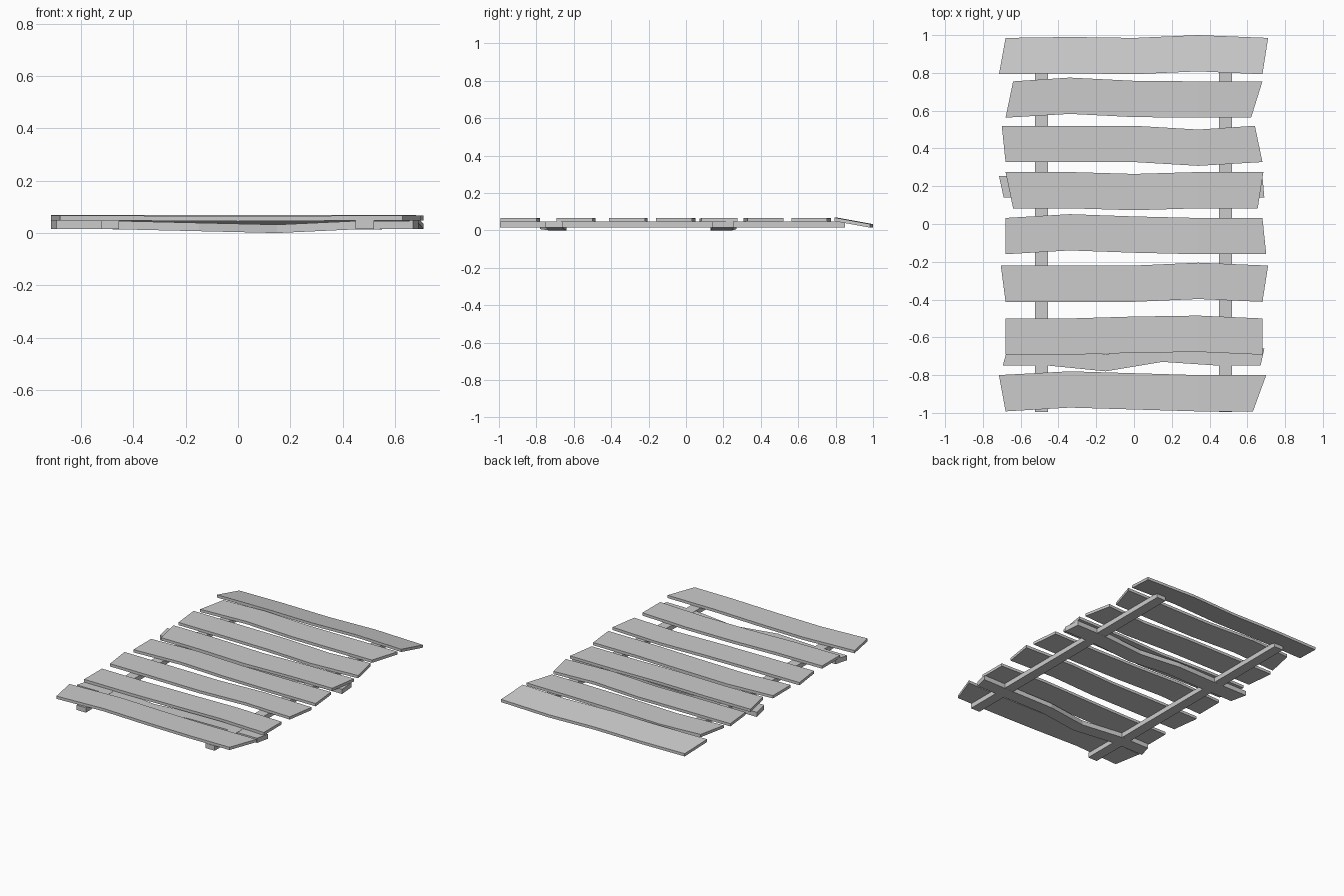
import bpy, bmesh

if "Cube" in bpy.data.objects:
    bpy.data.objects.remove(bpy.data.objects["Cube"])


def board(name, xs_top, xs_bot, back, front, z_back, z_front, thick):
    """Bent board: column positions along back and front edges, top heights per column."""
    bm = bmesh.new()
    rings = []
    for xb, xf, yb, yf, zb, zf in zip(xs_top, xs_bot, back, front, z_back, z_front):
        rings.append([bm.verts.new(p) for p in (
            (xf, yf, zf - thick), (xb, yb, zb - thick), (xb, yb, zb), (xf, yf, zf))])
    for a, b in zip(rings, rings[1:]):
        for i in range(4):
            j = (i + 1) % 4
            bm.faces.new((a[i], a[j], b[j], b[i]))
    bm.faces.new(rings[0])
    bm.faces.new(rings[-1][::-1])
    bmesh.ops.recalc_face_normals(bm, faces=bm.faces)
    me = bpy.data.meshes.new(name)
    bm.to_mesh(me)
    bm.free()
    ob = bpy.data.objects.new(name, me)
    bpy.context.collection.objects.link(ob)
    return ob


# Deck planks: back y, left back/front x, right back/front x, sideways bend per column
planks = [
    (0.985, -0.68, -0.715, 0.71, 0.68, (0, .005, 0, .015, 0)),
    (0.755, -0.64, -0.68, 0.68, 0.62, (0, .02, .003, 0, 0)),
    (0.520, -0.70, -0.68, 0.64, 0.68, (0, 0, 0, -.02, 0)),
    (0.275, -0.68, -0.64, 0.685, 0.655, (0, 0, -.01, 0, 0)),
    (0.032, -0.68, -0.68, 0.68, 0.70, (0, .02, .008, 0, 0)),
    (-0.22, -0.705, -0.68, 0.71, 0.68, (0, 0, 0, .015, 0)),
    (-0.50, -0.68, -0.68, 0.68, 0.68, (0, 0, .01, .015, 0)),
    (-0.80, -0.715, -0.68, 0.70, 0.63, (0, .02, .01, 0, 0)),
]
for n, (y, lb, lf, rb, rf, bend) in enumerate(planks):
    back = [y + b for b in bend]
    front = [v - 0.192 for v in back]
    z_front = [.067, .066, .064, .066, .067]
    z_back = z_front
    if n == 0:  # loose plank drooping off the rail ends
        z_front = [.069] * 5
        z_back = [.034] * 5
    board(f"deck_plank_{n + 1}", [lb, -.34, 0, .34, rb], [lf, -.34, 0, .34, rf],
          back, front, z_back, z_front, 0.019)

# Long rails under the deck
for side, x in (("left", -0.49), ("right", 0.485)):
    board(f"{side}_rail", [x - .035, x + .035], [x - .035, x + .035],
          [.85, .85], [-.995, -.995], [.048, .048], [.048, .048], 0.033)

# Cross battens, level with the rails and sagging in the middle
sag = [.047, .047, .046, .039, .032, .046, .047]
mid = [-.45, -.15, .15, .45]
for name, xb, xf, y, bend in (
        ("front_batten", (-.67, .69), (-.695, .67), -.75, (0, 0, 0, -.03, .02, 0, 0)),
        ("middle_batten", (-.715, .68), (-.69, .69), .14, (0, 0, 0, .015, -.01, 0, 0))):
    front = [y + b for b in bend]
    board(name, [xb[0], -.52] + mid + [xb[1]], [xf[0], -.52] + mid + [xf[1]],
          [v + (.09 if y < 0 else .115) for v in front], front, sag, sag, 0.032)
